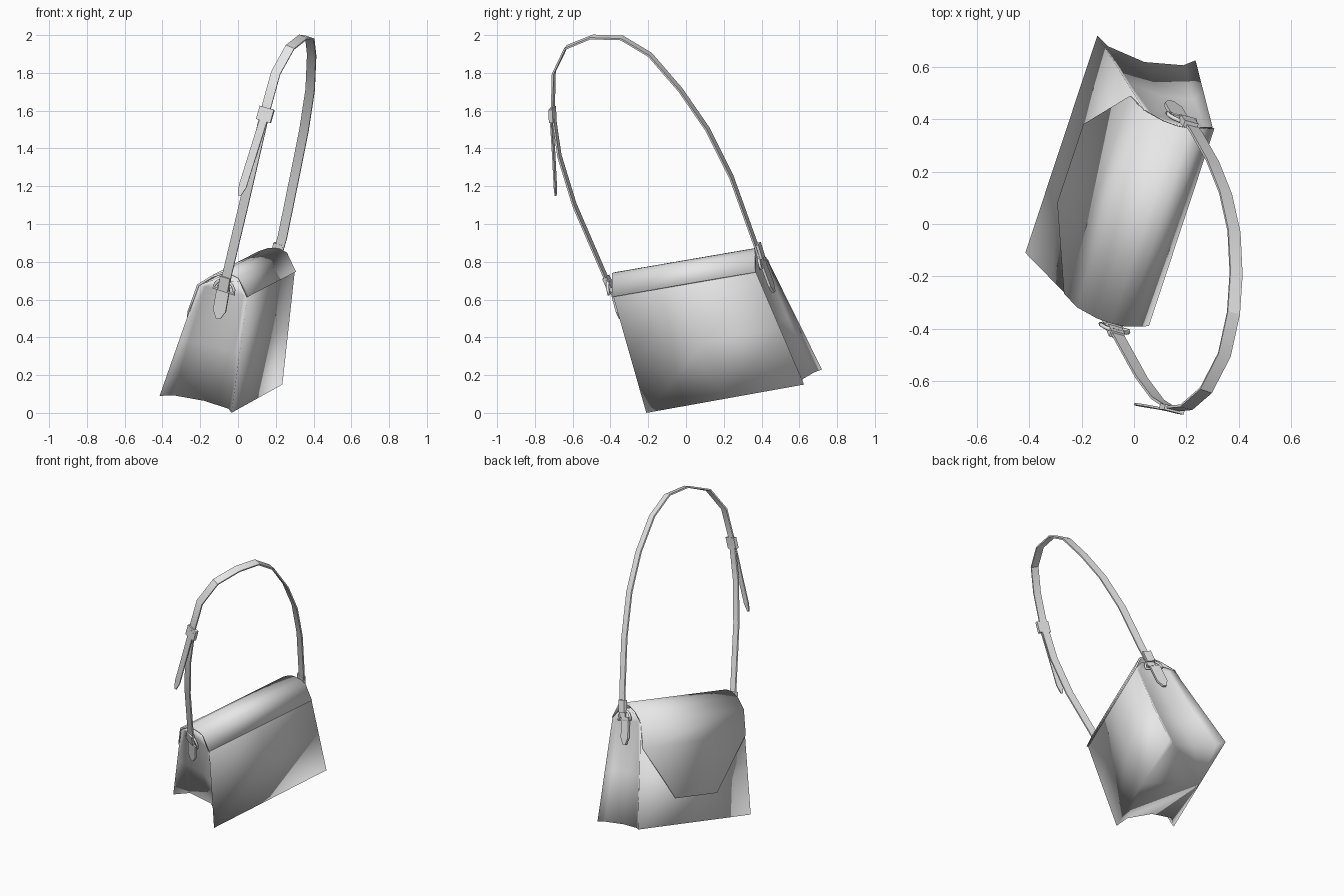
import bpy, bmesh, math
from mathutils import Vector as V

if "Cube" in bpy.data.objects:
    bpy.data.objects.remove(bpy.data.objects["Cube"])

leather = bpy.data.materials.new("pale_grey_leather")
leather.use_nodes = True
GREY = (0.8, 0.8, 0.8, 1)
leather.diffuse_color = GREY
leather.node_tree.nodes["Principled BSDF"].inputs["Base Color"].default_value = GREY

# Axes of the tilted bag: along its length, and across its width
ALONG = V((0.295, 0.942, 0.159)).normalized()
ACROSS = V((0.921, -0.236, -0.308)).normalized()
TOP_LEN = V((0.25, 0.755, 0.13))


def make(name, verts, faces, angle=None):
    bm = bmesh.new()
    vs = [bm.verts.new(v) for v in verts]
    for f in faces:
        bm.faces.new([vs[i] for i in f])
    bmesh.ops.recalc_face_normals(bm, faces=bm.faces)
    me = bpy.data.meshes.new(name)
    bm.to_mesh(me)
    bm.free()
    me.materials.append(leather)
    ob = bpy.data.objects.new(name, me)
    bpy.context.collection.objects.link(ob)
    if angle:
        bpy.ops.object.select_all(action='DESELECT')
        ob.select_set(True)
        bpy.context.view_layer.objects.active = ob
        bpy.ops.object.shade_smooth_by_angle(angle=math.radians(angle))
    return ob


def ribbon(name, path, width, thick, across=ACROSS, pointed=False, angle=None):
    """Flat band swept along a path, optionally with a pointed end."""
    pts = [V(p) for p in path]
    verts, faces = [], []
    for i, p in enumerate(pts):
        t = (pts[min(i + 1, len(pts) - 1)] - pts[max(i - 1, 0)]).normalized()
        side = (across - t * across.dot(t)).normalized()
        w = width * (0.35 if pointed and i == len(pts) - 1 else 1)
        a, b = side * w / 2, t.cross(side) * thick / 2
        verts += [p + a + b, p - a + b, p - a - b, p + a - b]
        if i:
            k = 4 * i
            faces += [(k - 4 + j, k - 4 + (j + 1) % 4, k + (j + 1) % 4, k + j)
                      for j in range(4)]
    k = len(verts) - 4
    faces += [(3, 2, 1, 0), (k, k + 1, k + 2, k + 3)]
    return make(name, verts, faces, angle)


# Body: stacked rings with folded-in gussets at both ends
def ring(corners, near_dent, far_dent):
    a, b, f, e = corners
    s = (0.1, 0.48, 0.87)
    far = [b.lerp(f, x) - ALONG * d for x, d in zip(s, far_dent)]
    near = [a.lerp(e, x) + ALONG * d for x, d in zip(s, near_dent)]
    return [a, a.lerp(b, 0.5), b] + far + [f, f.lerp(e, 0.5), e] + near[::-1]


bottom = [V(p) for p in ((-0.035, -0.21, 0), (0.235, 0.625, 0.15),
                         (-0.14, 0.72, 0.23), (-0.415, -0.11, 0.09))]
c, g = V((0.05, -0.385, 0.615)), V((-0.21, -0.32, 0.675))
top = [c, c + TOP_LEN, g + TOP_LEN, g]
middle = [p.lerp(q, 0.5) for p, q in zip(bottom, top)]
r, l = V((0.0, -0.365, 0.695)), V((-0.13, -0.345, 0.705))
inner = TOP_LEN * 0.97
roof = [r, r + inner, l + inner, l]
rings = [ring(bottom, (0.08, 0.13, 0.09), (0.03, 0.055, 0.03)),
         ring(middle, (0.03, 0.06, 0.03), (0.03, 0.05, 0.03)),
         ring(top, (0.01, 0.015, 0.01), (0.01, 0.015, 0.01)),
         ring(roof, (0, 0, 0), (0, 0, 0))]
n = len(rings[0])
quads = [(k * n + j, k * n + (j + 1) % n, (k + 1) * n + (j + 1) % n, (k + 1) * n + j)
         for k in range(len(rings) - 1) for j in range(n)]
caps = [tuple(range(n))[::-1], tuple(range(3 * n, 4 * n))]
make("bag_body", [p for q in rings for p in q], quads + caps, 180)

# Flap: rolls over the top and ends in a tapered tip
profile = [V(p) for p in ((0.052, -0.388, 0.615), (0.005, -0.39, 0.715),
                          (-0.035, -0.39, 0.735), (-0.085, -0.38, 0.738),
                          (-0.14, -0.36, 0.72), (-0.212, -0.32, 0.675),
                          (-0.262, -0.268, 0.535))]
verts = [q for p in profile for q in (p, p + TOP_LEN)]
verts += [V((-0.288, 0.08, 0.277)), V((-0.188, 0.38, 0.328))]
flap = make("front_flap", verts,
            [(2 * i, 2 * i + 1, 2 * i + 3, 2 * i + 2) for i in range(len(profile))], 50)
solid = flap.modifiers.new("thickness", 'SOLIDIFY')
solid.thickness, solid.offset = 0.012, 0

# Shoulder strap
ribbon("shoulder_strap",
       [(-0.075, -0.40, 0.66), (0.03, -0.59, 1.10), (0.09, -0.67, 1.36),
        (0.145, -0.705, 1.60), (0.20, -0.70, 1.80), (0.275, -0.635, 1.935),
        (0.345, -0.50, 1.99), (0.38, -0.34, 1.985), (0.39, -0.19, 1.895),
        (0.382, -0.03, 1.71), (0.35, 0.115, 1.50), (0.30, 0.24, 1.25),
        (0.235, 0.355, 0.93), (0.195, 0.405, 0.79)], 0.05, 0.01, angle=30)
ribbon("strap_tail",
       [(0.15, -0.715, 1.60), (0.075, -0.70, 1.36), (0.025, -0.692, 1.20),
        (0.008, -0.69, 1.15)], 0.042, 0.008, pointed=True)
ribbon("strap_buckle", [(0.135, -0.706, 1.545), (0.155, -0.708, 1.615)], 0.08, 0.022)


# Hardware at each end: tab on the gusset, ring and strap keeper
def end_fitting(side, tab_top, tab_end, ring_mid, keeper):
    tip, head = V(tab_end), V(tab_top)
    ribbon(side + "_tab", [head, head.lerp(tip, 0.75), tip], 0.07, 0.014, pointed=True)
    ribbon(side + "_strap_keeper", keeper, 0.056, 0.026)
    up = (head - tip).normalized()
    curve = bpy.data.curves.new(side + "_ring", 'CURVE')
    curve.dimensions = '3D'
    curve.bevel_depth, curve.bevel_resolution = 0.008, 1
    spline = curve.splines.new('POLY')
    steps = 9
    spline.points.add(steps - 1)
    for i, p in enumerate(spline.points):
        a = math.pi * i / (steps - 1)
        q = V(ring_mid) + ACROSS * 0.058 * math.cos(a) + up * 0.06 * math.sin(a)
        p.co = (*q, 1)
    spline.use_cyclic_u = True
    curve.materials.append(leather)
    bpy.context.collection.objects.link(bpy.data.objects.new(side + "_ring", curve))


end_fitting("near", (-0.075, -0.39, 0.67), (-0.105, -0.345, 0.50),
            (-0.075, -0.395, 0.645), [(-0.078, -0.395, 0.65), (-0.065, -0.425, 0.72)])
end_fitting("far", (0.175, 0.405, 0.80), (0.14, 0.465, 0.64),
            (0.18, 0.41, 0.78), [(0.20, 0.40, 0.82), (0.217, 0.377, 0.895)])
